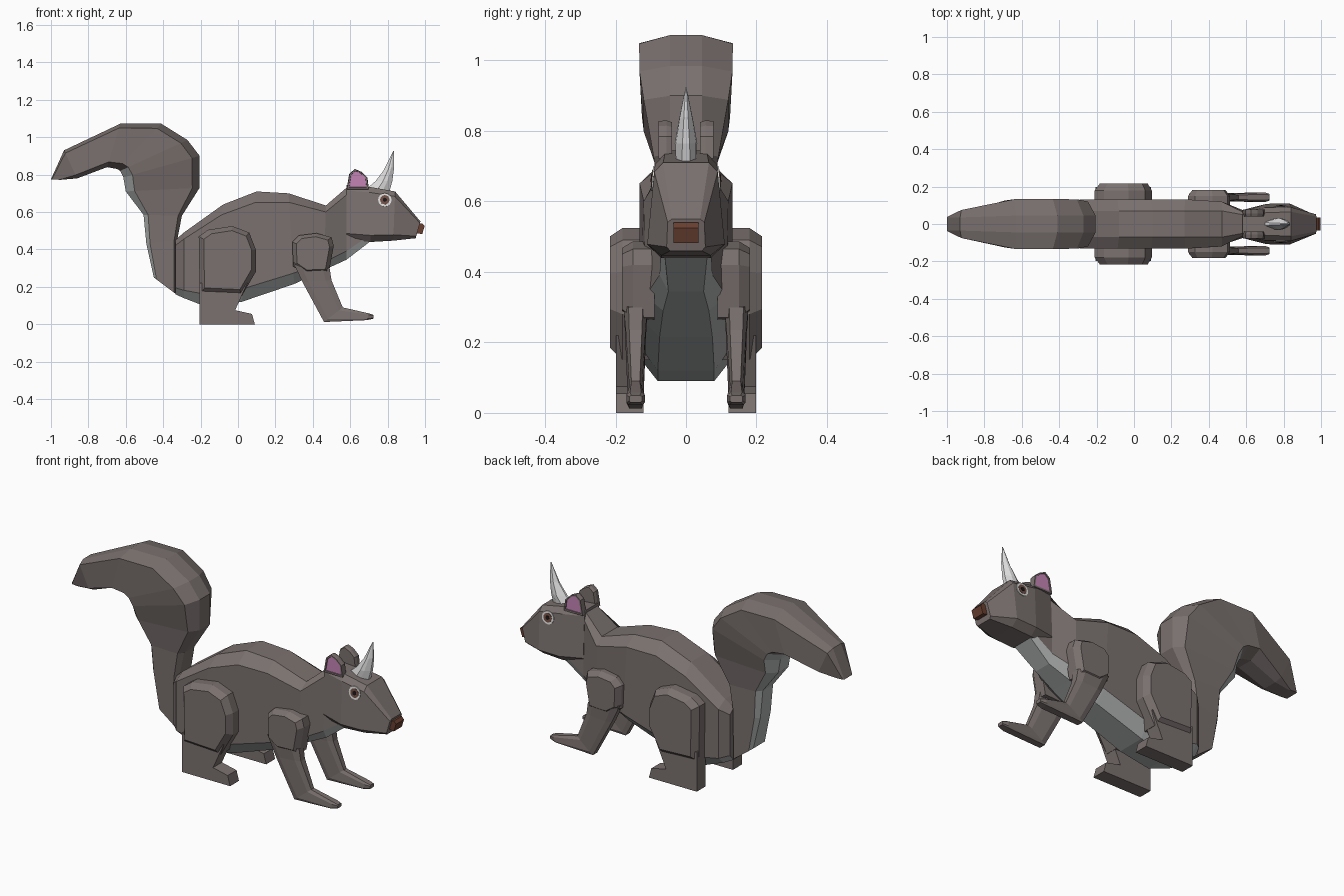
import bpy, math
from mathutils import Vector
from mathutils.bvhtree import BVHTree

if "Cube" in bpy.data.objects:
    bpy.data.objects.remove(bpy.data.objects["Cube"])


def mat(name, r, g, b):
    m = bpy.data.materials.new(name)
    m.diffuse_color = (r, g, b, 1)
    m.use_nodes = True
    m.node_tree.nodes["Principled BSDF"].inputs["Base Color"].default_value = m.diffuse_color
    return m


FUR = mat("grey_brown_fur", 0.195, 0.165, 0.157)
BELLY = mat("light_grey_fur", 0.42, 0.44, 0.43)
HORN = mat("horn_white", 0.72, 0.73, 0.72)
NOSE = mat("nose_brown", 0.14, 0.05, 0.03)
PINK = mat("ear_pink", 0.56, 0.23, 0.46)
WHITE = mat("eye_white", 0.75, 0.75, 0.73)
IRIS = mat("eye_brown", 0.17, 0.08, 0.06)
PUPIL = mat("pupil_black", 0.01, 0.01, 0.01)


def make(name, verts, faces, mats, idx=None):
    me = bpy.data.meshes.new(name)
    me.from_pydata(verts, [], faces)
    for m in mats:
        me.materials.append(m)
    if idx:
        me.polygons.foreach_set("material_index", idx)
    ob = bpy.data.objects.new(name, me)
    bpy.context.collection.objects.link(ob)
    # Consistent outward normals
    import bmesh
    bm = bmesh.new()
    bm.from_mesh(me)
    bmesh.ops.recalc_face_normals(bm, faces=bm.faces)
    bm.to_mesh(me)
    bm.free()
    return ob


def loft(name, stations, mats, yc=0, c=0.1, d=0.12, under=None):
    """Chamfered eight-sided tube. Station: top x, z, bottom x, z,
    half widths of upper side, lower side, top edge and bottom edge."""
    verts, faces, idx = [], [], []
    for tx, tz, bx, bz, wu, wl, tw, bw in stations:
        for t, y in ((0, tw), (c, wu), (1 - d, wl), (1, bw),
                     (1, -bw), (1 - d, -wl), (c, -wu), (0, -tw)):
            verts.append((tx + (bx - tx) * t, yc + y, tz + (bz - tz) * t))
    n = len(stations)
    for s in range(n - 1):
        for k in range(8):
            a, b = s * 8 + k, s * 8 + (k + 1) % 8
            faces.append((a, b, b + 8, a + 8))
            idx.append(1 if under and s in under and k in (2, 3, 4) else 0)
    faces += [tuple(range(8)), tuple(range((n - 1) * 8, n * 8))]
    return make(name, verts, faces, mats, idx + [0, 0])


def plate(name, outline, layers, side, mats, last=0):
    """Outline in x, z stacked along y. Layers hold y and scale about the middle."""
    n = len(outline)
    cx = sum(p[0] for p in outline) / n
    cz = sum(p[1] for p in outline) / n
    verts = [(cx + (x - cx) * s, side * y, cz + (z - cz) * s)
             for y, s in layers for x, z in outline]
    faces = [(r * n + k, r * n + (k + 1) % n, r * n + n + (k + 1) % n, r * n + n + k)
             for r in range(len(layers) - 1) for k in range(n)]
    idx = [0] * len(faces) + [0, last]
    faces += [tuple(range(n)), tuple(range((len(layers) - 1) * n, len(layers) * n))]
    return make(name, verts, faces, mats, idx)


# Torso with pale belly and throat
loft("body", [
    (-.335, .45, -.335, .16, .09, .09, .06, .06),
    (-.29, .49, -.29, .14, .13, .13, .07, .08),
    (-.08, .64, -.16, .09, .132, .132, .07, .08),
    (.10, .71, .02, .12, .132, .132, .07, .08),
    (.27, .70, .30, .215, .132, .132, .07, .075),
    (.47, .635, .46, .29, .12, .115, .07, .065),
    (.58, .73, .58, .345, .065, .075, .05, .05),
    (.68, .72, .71, .445, .06, .07, .05, .06),
], [FUR, BELLY], under=range(7))

# Head
head = loft("head", [
    (.58, .745, .58, .45, .065, .075, .05, .05),
    (.70, .735, .71, .44, .088, .108, .06, .07),
    (.84, .71, .83, .447, .09, .11, .065, .07),
    (.975, .55, .95, .46, .052, .055, .04, .045),
], [FUR])

# Nose
plate("nose", [(.955, .535), (.985, .54), (.998, .525), (.985, .482), (.955, .487)],
      [(-.035, 1), (.035, 1)], 1, [NOSE])

# Horn
loft("horn", [
    (.695, .73, .81, .71, .028, .028, .008, .012),
    (.735, .765, .825, .765, .032, .028, .006, .01),
    (.78, .825, .835, .84, .02, .018, .004, .006),
    (.829, .925, .833, .925, .001, .001, .001, .001),
], [HORN], c=.45, d=.3)

# Tail, pale on the lower rear
loft("tail", [
    (-.33, .16, -.45, .25, .07, .07, .05, .05),
    (-.325, .45, -.49, .43, .075, .07, .05, .045),
    (-.30, .58, -.505, .585, .075, .075, .045, .045),
    (-.205, .73, -.60, .71, .092, .09, .045, .045),
    (-.205, .90, -.613, .785, .12, .12, .045, .045),
    (-.27, .985, -.63, .82, .132, .125, .045, .045),
    (-.41, 1.072, -.645, .83, .133, .125, .045, .045),
    (-.63, 1.072, -.70, .84, .133, .125, .045, .045),
    (-.93, .93, -.86, .78, .075, .075, .035, .04),
    (-1.0, .775, -.95, .772, .04, .04, .035, .035),
], [FUR, BELLY], under=range(5))

thigh = [(-.205, .16), (-.21, .47), (-.16, .505), (-.03, .525), (.06, .49),
         (.095, .40), (.095, .28), (.02, .15)]
hind_foot = [(-.205, .0), (-.205, .22), (.05, .22), (.005, .12), (-.015, .075),
             (.075, .055), (.09, .0)]
shoulder = [(.29, .44), (.325, .475), (.42, .487), (.50, .465), (.512, .42),
            (.485, .27), (.36, .265), (.295, .31)]
ear = [(.58, .72), (.595, .805), (.625, .83), (.66, .815), (.692, .785), (.70, .72)]
tree = BVHTree.FromPolygons([v.co for v in head.data.vertices],
                            [p.vertices for p in head.data.polygons])

for side, tag in ((-1, "right"), (1, "left")):
    # Hind leg
    plate("thigh_" + tag, thigh, [(.10, 1), (.18, 1), (.216, .84)], side, [FUR])
    plate("hind_foot_" + tag, hind_foot, [(.12, 1), (.198, 1)], side, [FUR])

    # Front leg
    plate("shoulder_" + tag, shoulder, [(.09, 1), (.15, 1), (.182, .8)], side, [FUR])
    loft("front_leg_" + tag, [
        (.49, .30, .295, .33, .035, .035, .02, .02),
        (.50, .235, .345, .225, .028, .03, .018, .02),
        (.56, .09, .46, .012, .018, .022, .012, .018),
        (.70, .058, .69, .022, .026, .026, .016, .02),
        (.725, .05, .725, .03, .018, .018, .012, .014),
    ], [FUR], yc=side * .143, c=.2, d=.2)

    # Ear with inset pink face
    plate("ear_" + tag, ear, [(.04, .9), (.055, 1), (.078, .96), (.078, .8), (.074, .78)],
          side, [FUR, PINK], last=1)

    # Eye discs resting on the cheek
    hit, normal, _, _ = tree.ray_cast(Vector((.785, side, .665)), Vector((0, -side, 0)))
    if normal.y * side < 0:
        normal = -normal
    for part, radius, depth, m in (("eye_white_", .036, .004, WHITE),
                                   ("iris_", .025, .006, IRIS),
                                   ("pupil_", .011, .008, PUPIL)):
        bpy.ops.mesh.primitive_cylinder_add(
            vertices=16, radius=radius, depth=depth,
            location=hit + normal * depth / 2,
            rotation=normal.to_track_quat('Z', 'Y').to_euler())
        disc = bpy.context.object
        disc.name = part + tag
        disc.data.materials.append(m)
